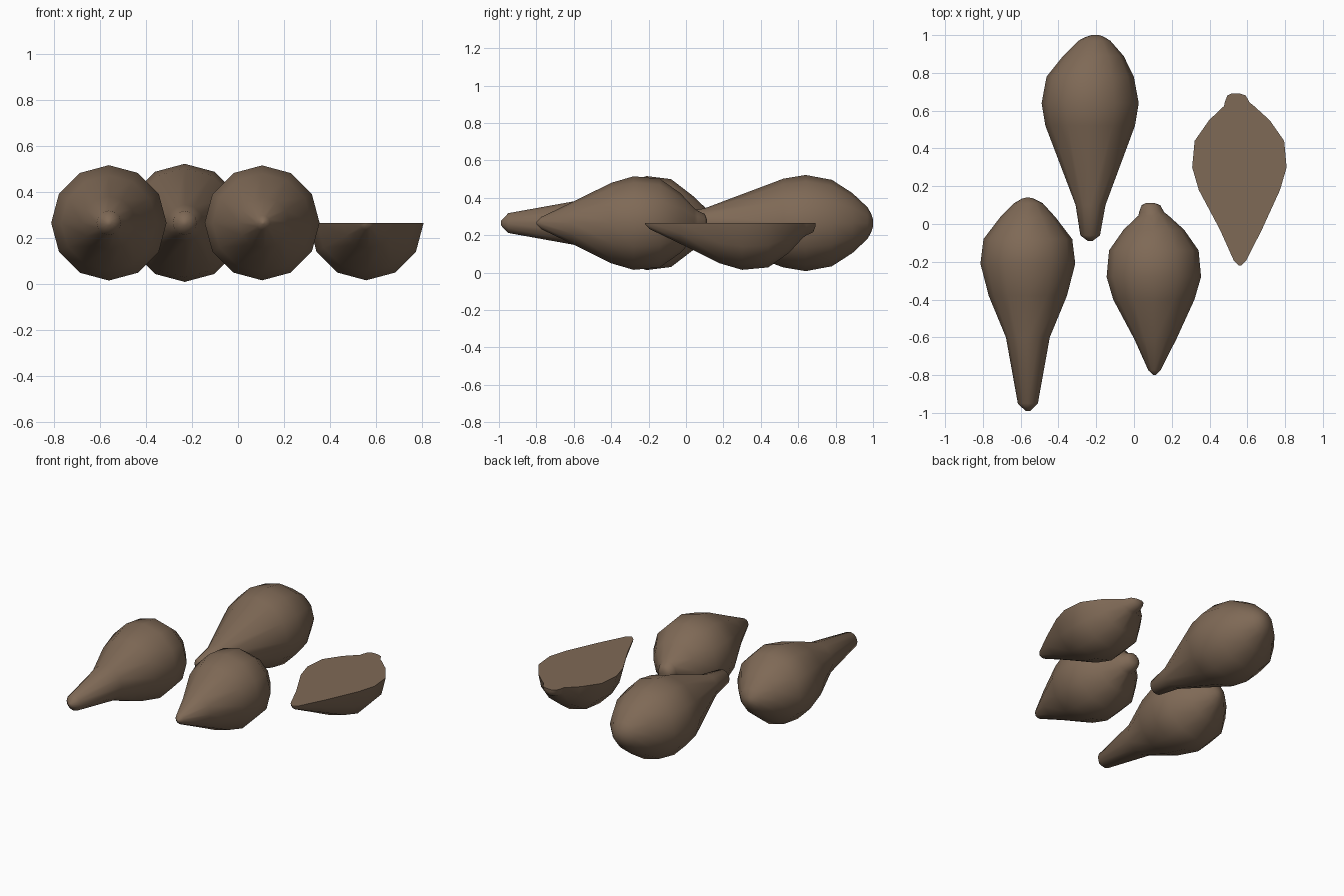
import bpy, bmesh, math
from mathutils import Vector

if "Cube" in bpy.data.objects:
    bpy.data.objects.remove(bpy.data.objects["Cube"])

SIDES, AXIS_Z = 12, 0.265

brown = bpy.data.materials.new("brown skin")
brown.diffuse_color = (0.212, 0.142, 0.093, 1)
brown.use_nodes = True
brown.node_tree.nodes["Principled BSDF"].inputs["Base Color"].default_value = brown.diffuse_color

# Profiles: (y, radius, sideways shift) from narrow tip to round end
LONG_A = [(-0.99, 0.012, 0), (-0.95, 0.053, 0), (-0.60, 0.116, 0), (-0.38, 0.207, 0),
          (-0.21, 0.251, 0), (-0.08, 0.235, 0), (0.035, 0.147, 0), (0.11, 0.076, 0.003),
          (0.135, 0.03, 0), (0.14, 0.008, 0)]
LONG_B = [(-0.09, 0.012, 0), (-0.06, 0.052, 0), (0.10, 0.079, 0.002), (0.52, 0.237, 0),
          (0.64, 0.257, 0), (0.78, 0.231, 0), (0.89, 0.16, 0.017), (0.97, 0.085, 0.022),
          (0.99, 0.05, 0.025), (1.0, 0.02, 0.028)]
SHORT = [(-0.80, 0.006, 0.004), (-0.775, 0.032, 0.003), (-0.61, 0.111, 0.008), (-0.40, 0.215, 0),
         (-0.28, 0.25, 0), (-0.14, 0.237, 0), (-0.03, 0.16, 0), (0.045, 0.079, -0.002),
         (0.063, 0.066, -0.012), (0.10, 0.049, -0.015), (0.112, 0.02, -0.02)]


def fruit(name, profile, x, dy=0.0, halved=False):
    """Twelve-sided lathed body lying along y, optionally cut flat on top."""
    bm = bmesh.new()
    rings = []
    for y, r, s in profile:
        rings.append([bm.verts.new((x + s + r * math.sin(2 * math.pi * i / SIDES), y + dy,
                                    AXIS_Z + r * math.cos(2 * math.pi * i / SIDES)))
                      for i in range(SIDES)])
    for a, b in zip(rings, rings[1:]):
        for i in range(SIDES):
            j = (i + 1) % SIDES
            bm.faces.new((a[i], a[j], b[j], b[i]))
    bm.faces.new(rings[0])
    bm.faces.new(rings[-1])
    if halved:
        geom = bm.verts[:] + bm.edges[:] + bm.faces[:]
        bmesh.ops.bisect_plane(bm, geom=geom, dist=1e-5, plane_co=Vector((0, 0, AXIS_Z)),
                               plane_no=Vector((0, 0, 1)), clear_outer=True)
        rim = [e for e in bm.edges if e.is_boundary]
        bmesh.ops.contextual_create(bm, geom=rim)
    bmesh.ops.recalc_face_normals(bm, faces=bm.faces[:])
    low = min(v.co.z for v in bm.verts)
    me = bpy.data.meshes.new(name)
    bm.to_mesh(me)
    bm.free()
    me.materials.append(brown)
    ob = bpy.data.objects.new(name, me)
    bpy.context.collection.objects.link(ob)
    bpy.ops.object.select_all(action='DESELECT')
    ob.select_set(True)
    bpy.context.view_layer.objects.active = ob
    bpy.ops.object.shade_smooth_by_angle(angle=math.radians(50))
    return ob


fruit("long_fruit_left", LONG_A, -0.562)
fruit("long_fruit_back", LONG_B, -0.232)
fruit("short_fruit_front", SHORT, 0.105)
fruit("halved_fruit_right", SHORT, 0.558, dy=0.58, halved=True)
